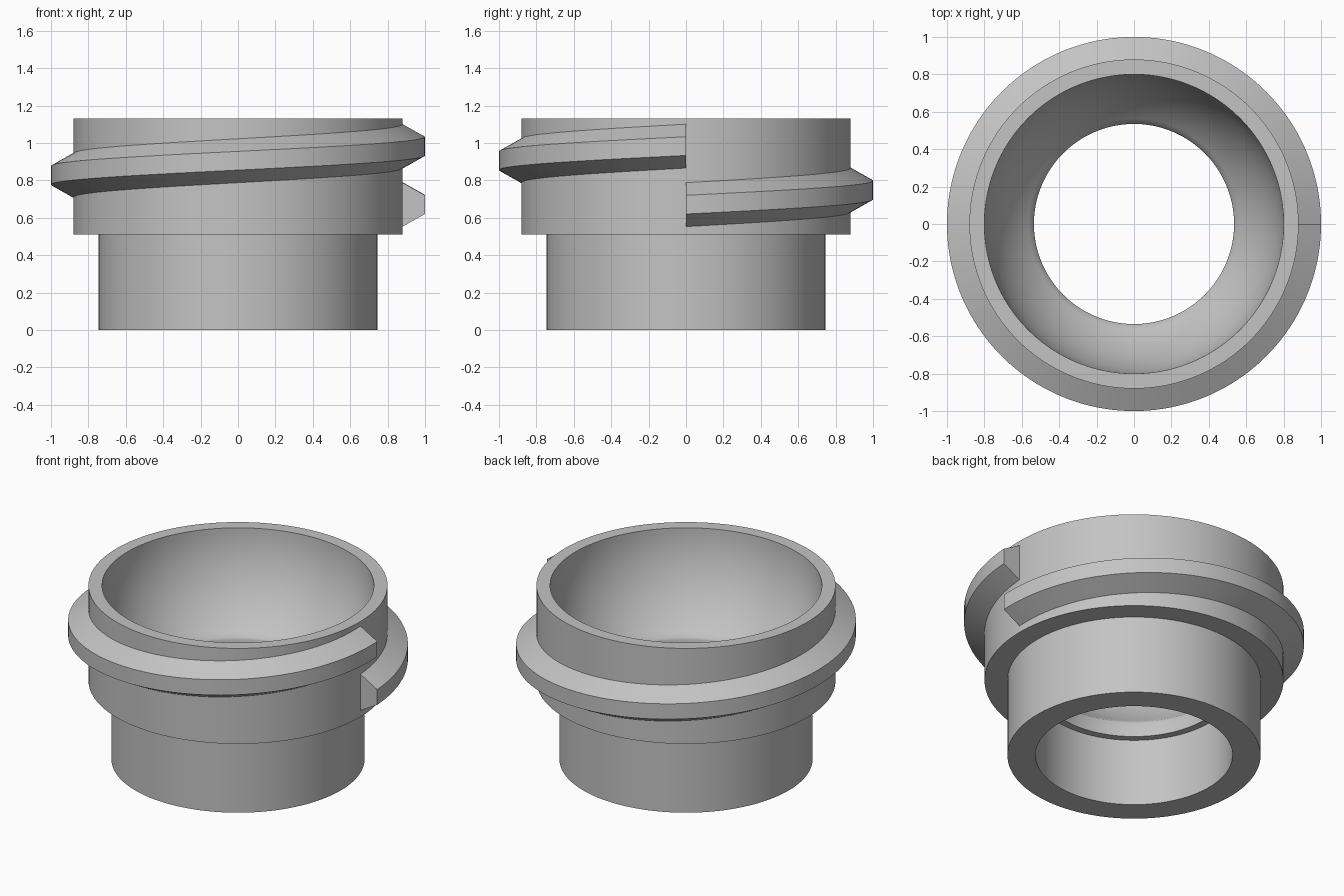
import bpy, bmesh, math

SEGMENTS = 160

cube = bpy.data.objects.get("Cube")
if cube:
    bpy.data.objects.remove(cube, do_unlink=True)

# Single grey material
grey = bpy.data.materials.new("plain grey")
grey.use_nodes = True
colour = (0.55, 0.55, 0.55, 1)
grey.diffuse_color = colour
grey.node_tree.nodes["Principled BSDF"].inputs["Base Color"].default_value = colour


def sweep(name, profile, rise=0.0):
    """Turn a closed (radius, z) profile once round z; a rise makes a capped helix."""
    bm = bmesh.new()
    rings = []
    for i in range(SEGMENTS + (1 if rise else 0)):
        t = i / SEGMENTS
        a = 2 * math.pi * t
        rings.append([bm.verts.new((r * math.cos(a), r * math.sin(a), z + rise * t))
                      for r, z in profile])
    n = len(profile)
    for i in range(SEGMENTS):
        here, there = rings[i], rings[(i + 1) % len(rings)]
        for j in range(n):
            k = (j + 1) % n
            bm.faces.new((here[j], there[j], there[k], here[k]))
    if rise:
        bm.faces.new(rings[0])
        bm.faces.new(rings[-1])
    bmesh.ops.recalc_face_normals(bm, faces=bm.faces)
    mesh = bpy.data.meshes.new(name)
    bm.to_mesh(mesh)
    bm.free()
    obj = bpy.data.objects.new(name, mesh)
    bpy.context.collection.objects.link(obj)
    mesh.materials.append(grey)
    bpy.ops.object.select_all(action="DESELECT")
    obj.select_set(True)
    bpy.context.view_layer.objects.active = obj
    bpy.ops.object.shade_smooth_by_angle(angle=math.radians(25))
    return obj


# Stepped collar with a spherical bowl above a narrow lip and a wider lower bore
top, bowl, throat = 1.13, 0.80, 0.54
end = math.acos(throat / bowl)
bowl_curve = [(bowl * math.cos(end * i / 20), top - bowl * math.sin(end * i / 20))
              for i in range(21)]
outside = [(0.58, 0), (0.745, 0), (0.745, 0.51), (0.88, 0.51), (0.88, top)]
lip = [(0.535, 0.527), (0.535, 0.437), (0.58, 0.437)]
sweep("collar_body", outside + bowl_curve + lip)

# One-turn screw thread, its root sunk a little into the collar wall
thread = [(0.87, 0.547), (1.0, 0.62), (1.0, 0.72), (0.87, 0.793)]
sweep("screw_thread", thread, rise=0.313)
